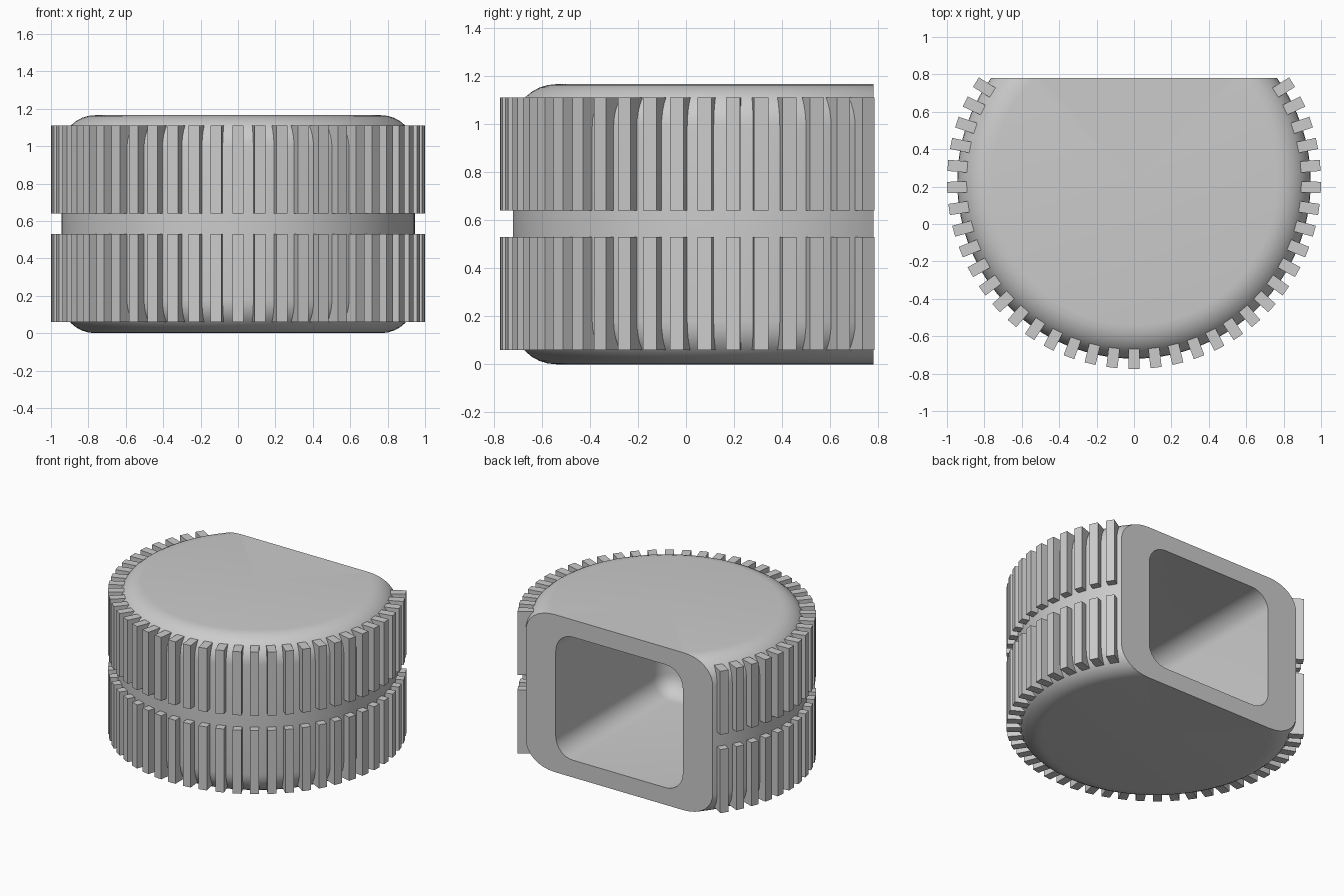
import bpy, bmesh, math
from mathutils import Matrix

if "Cube" in bpy.data.objects:
    bpy.data.objects.remove(bpy.data.objects["Cube"])

HEIGHT, RADIUS, FILLET = 1.165, 0.945, 0.18
CENTRE_Y, BACK_Y = 0.225, 0.78
RIBS_PER_SIDE, RIB_STEP = 18, math.radians(360 / 53)

grey = bpy.data.materials.new("plain grey")
grey.use_nodes = True
colour = (0.6, 0.6, 0.6, 1)
grey.diffuse_color = colour
grey.node_tree.nodes["Principled BSDF"].inputs["Base Color"].default_value = colour


def make_object(name, bm):
    mesh = bpy.data.meshes.new(name)
    bmesh.ops.recalc_face_normals(bm, faces=bm.faces)
    bm.to_mesh(mesh)
    bm.free()
    mesh.materials.append(grey)
    obj = bpy.data.objects.new(name, mesh)
    bpy.context.collection.objects.link(obj)
    return obj


def add_box(bm, size, matrix):
    scale = Matrix.Diagonal((*size, 1))
    return bmesh.ops.create_cube(bm, size=1, matrix=matrix @ scale)


# Drum body: turned profile with rounded rims, sliced flat at the back
steps = 8
arc = [(RADIUS - FILLET + FILLET * math.sin(a), FILLET - FILLET * math.cos(a))
       for a in (math.pi / 2 * i / steps for i in range(steps + 1))]
profile = [(0, 0)] + arc + [(r, HEIGHT - z) for r, z in reversed(arc)] + [(0, HEIGHT)]
bm = bmesh.new()
verts = [bm.verts.new((r, 0, z)) for r, z in profile]
edges = [bm.edges.new(pair) for pair in zip(verts, verts[1:])]
bmesh.ops.spin(bm, geom=verts + edges, axis=(0, 0, 1), cent=(0, 0, 0),
               angle=math.tau, steps=128)
bmesh.ops.remove_doubles(bm, verts=bm.verts, dist=0.0001)
bmesh.ops.translate(bm, verts=bm.verts, vec=(0, CENTRE_Y, 0))
cut = bmesh.ops.bisect_plane(bm, geom=bm.verts[:] + bm.edges[:] + bm.faces[:],
                             plane_co=(0, BACK_Y, 0), plane_no=(0, 1, 0),
                             clear_outer=True)
rim = [e for e in cut["geom_cut"] if isinstance(e, bmesh.types.BMEdge)]
bmesh.ops.edgeloop_fill(bm, edges=rim)
body = make_object("drum_body", bm)

# Rounded pocket hollowed out from the flat back
bm = bmesh.new()
add_box(bm, (1.04, 1.6, 0.91), Matrix.Translation((0, 0.3, HEIGHT / 2)))
bmesh.ops.bevel(bm, geom=bm.edges[:], offset=0.14, segments=8, profile=0.5,
                affect='EDGES')
cutter = make_object("pocket_cutter", bm)
cutter.hide_render = True
pocket = body.modifiers.new("pocket", 'BOOLEAN')
pocket.operation = 'DIFFERENCE'
pocket.solver = 'EXACT'
pocket.object = cutter
bpy.ops.object.select_all(action='DESELECT')
body.select_set(True)
bpy.context.view_layer.objects.active = body
bpy.ops.object.modifier_apply(modifier=pocket.name)
bpy.data.objects.remove(cutter)
bpy.ops.object.shade_smooth_by_angle(angle=math.radians(30))

# Two rows of grip ribs around the drum
for name, low, high in (("lower_ribs", 0.06, 0.53), ("upper_ribs", 0.64, 1.11)):
    bm = bmesh.new()
    for i in range(-RIBS_PER_SIDE, RIBS_PER_SIDE + 1):
        place = (Matrix.Translation((0, CENTRE_Y, (low + high) / 2))
                 @ Matrix.Rotation(i * RIB_STEP, 4, 'Z')
                 @ Matrix.Translation((0, -0.947, 0)))
        add_box(bm, (0.06, 0.105, high - low), place)
    make_object(name, bm)
